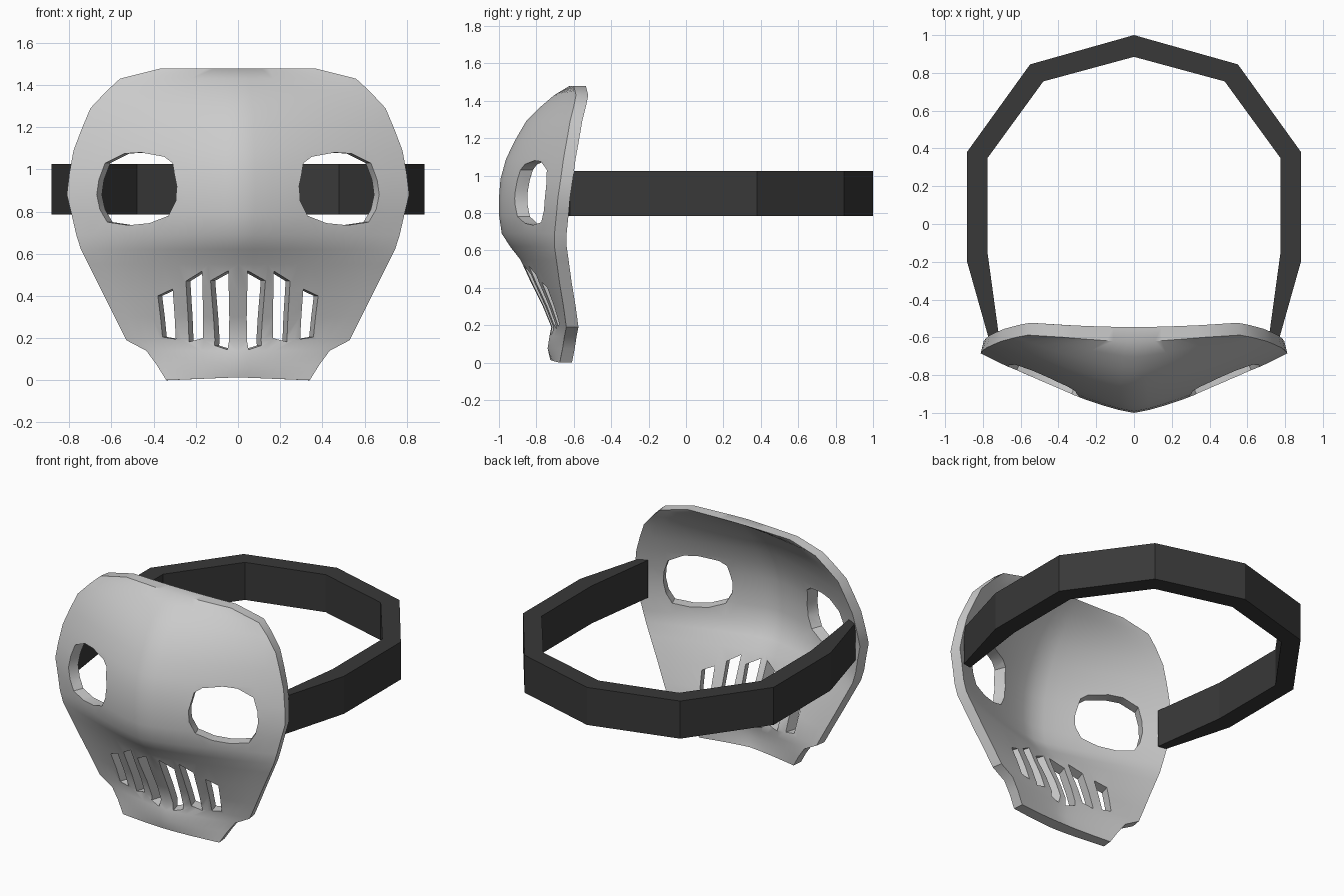
import bpy, bmesh

if "Cube" in bpy.data.objects:
    bpy.data.objects.remove(bpy.data.objects["Cube"])

# Rows of the mask, bottom to top: z, half width, front y at centre, front y at rim
ROWS = [(0.00, .34, -.725, -.675), (0.075, .387, -.74, -.66), (0.14, .435, -.73, -.65),
        (0.19, .53, -.72, -.64), (0.30, .585, -.765, -.655), (0.42, .645, -.825, -.675),
        (0.55, .71, -.885, -.693), (0.62, .745, -.94, -.703), (0.69, .767, -.985, -.703),
        (0.79, .79, -1.0, -.693), (0.88, .812, -1.0, -.685), (0.98, .80, -.992, -.67),
        (1.09, .78, -.962, -.655), (1.19, .742, -.913, -.637), (1.29, .70, -.855, -.62),
        (1.37, .625, -.775, -.60), (1.43, .56, -.705, -.588), (1.478, .37, -.625, -.60)]
COLS = 20


def row_y(row, x):
    t = min(1, abs(x) / row[1])
    return row[2] + (row[3] - row[2]) * t ** 1.3


def front_y(x, z):
    for a, b in zip(ROWS, ROWS[1:]):
        if a[0] <= z <= b[0]:
            f = (z - a[0]) / (b[0] - a[0])
            return row_y(a, x) * (1 - f) + row_y(b, x) * f


def make_object(name, bm):
    bmesh.ops.recalc_face_normals(bm, faces=bm.faces)
    mesh = bpy.data.meshes.new(name)
    bm.to_mesh(mesh)
    bm.free()
    ob = bpy.data.objects.new(name, mesh)
    bpy.context.collection.objects.link(ob)
    return ob


def add_prism(bm, a, b):
    """Closed prism between two matching loops of points."""
    va, vb = [bm.verts.new(p) for p in a], [bm.verts.new(p) for p in b]
    bm.faces.new(va)
    bm.faces.new(vb[::-1])
    n = len(va)
    for i in range(n):
        j = (i + 1) % n
        bm.faces.new((va[i], vb[i], vb[j], va[j]))


# Curved face shell: front skin, back skin, rim
bm = bmesh.new()
front, back = [], []
for row in ROWS:
    f, k = [], []
    for c in range(COLS + 1):
        t = 2 * c / COLS - 1
        x, y, z = row[1] * t, row_y(row, row[1] * t), row[0]
        if row is ROWS[0]:
            z += .014 * (1 - abs(t))
        f.append(bm.verts.new((x, y, z)))
        k.append(bm.verts.new((x * .98, y + .065 + .015 * (1 - abs(t)), z)))
    front.append(f)
    back.append(k)
for grid in (front, back):
    for r in range(len(ROWS) - 1):
        for c in range(COLS):
            bm.faces.new((grid[r][c], grid[r][c + 1], grid[r + 1][c + 1], grid[r + 1][c]))
for r in range(len(ROWS) - 1):
    for c in (0, COLS):
        bm.faces.new((front[r][c], front[r + 1][c], back[r + 1][c], back[r][c]))
for r in (0, -1):
    for c in range(COLS):
        bm.faces.new((front[r][c], front[r][c + 1], back[r][c + 1], back[r][c]))
mask = make_object("mask_shell", bm)

# Eye and mouth openings, slanted to follow the curve of the face
EYE = [(.29, .92), (.31, 1.03), (.35, 1.06), (.46, 1.08), (.54, 1.075), (.63, 1.03), (.66, .95),
       (.67, .88), (.655, .81), (.62, .75), (.52, .735), (.42, .745), (.33, .78), (.295, .85)]
SLITS = [[(.045, .52), (.13, .472), (.112, .165), (.05, .145)],
         [(.17, .518), (.247, .47), (.233, .182), (.165, .2)],
         [(.31, .433), (.38, .4), (.358, .205), (.295, .195)]]
bm = bmesh.new()
for outline, slant in [(EYE, .4)] + [(s, .3) for s in SLITS]:
    for side in (-1, 1):
        ends = [[(side * (x - slant * d), front_y(x, z) + d, z) for x, z in outline]
                for d in (-.1, .2)]
        add_prism(bm, *ends)
cutter = make_object("opening_cutter", bm)
cutter.hide_render = True

mod = mask.modifiers.new("openings", 'BOOLEAN')
mod.operation = 'DIFFERENCE'
mod.solver = 'EXACT'
mod.object = cutter
bpy.context.view_layer.objects.active = mask
mask.select_set(True)
bpy.ops.object.modifier_apply(modifier=mod.name)
bpy.data.objects.remove(cutter)
bpy.ops.object.shade_smooth_by_angle(angle=.6)

# Faceted head strap, open at the front
OUTER = [(.765, -.62), (.885, -.195), (.885, .38), (.55, .845), (0, 1)]
INNER = [(.71, -.63), (.775, -.155), (.775, .35), (.48, .755), (0, .885)]


def mirrored(half):
    return half + [(-x, y) for x, y in half[-2::-1]]


loop = mirrored(OUTER) + mirrored(INNER)[::-1]
bm = bmesh.new()
add_prism(bm, *[[(x, y, z) for x, y in loop] for z in (.785, 1.025)])
strap = make_object("head_strap", bm)
mat = bpy.data.materials.new("dark_strap")
mat.diffuse_color = (.04, .04, .04, 1)
mat.use_nodes = True
mat.node_tree.nodes["Principled BSDF"].inputs["Base Color"].default_value = mat.diffuse_color
strap.data.materials.append(mat)
